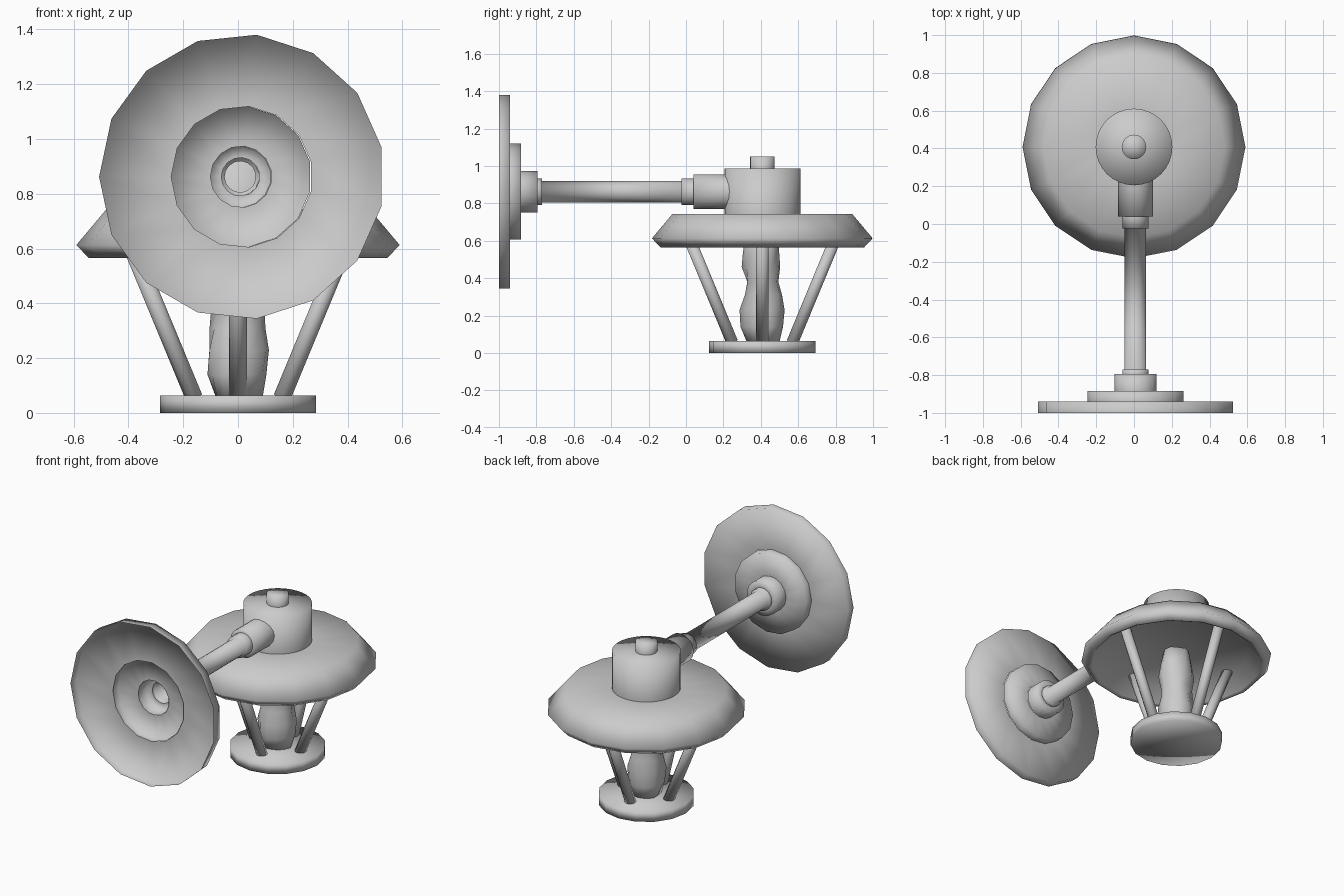
import bpy, bmesh, math, random
from mathutils import Vector

if "Cube" in bpy.data.objects:
    bpy.data.objects.remove(bpy.data.objects["Cube"])
random.seed(4)
CY = 0.408   # lantern axis in y
ARM_Z = 0.862


def lathe(name, profile, sides, place, phase=0.0, wobble=0.0):
    """Revolve (radius, height) points; place(u, v, h) maps them to world space."""
    bm = bmesh.new()
    rings = []
    for r, h in profile:
        if r == 0:
            rings.append([bm.verts.new(place(0, 0, h))])
            continue
        ring = []
        for i in range(sides):
            a = phase + 2 * math.pi * i / sides
            rr = r + random.uniform(-wobble, wobble)
            ring.append(bm.verts.new(place(rr * math.cos(a), rr * math.sin(a), h)))
        rings.append(ring)
    for a, b in zip(rings, rings[1:]):
        for i in range(sides):
            j = (i + 1) % sides
            quad = [a[i % len(a)], a[j % len(a)], b[j % len(b)], b[i % len(b)]]
            bm.faces.new(list(dict.fromkeys(quad)))
    bmesh.ops.recalc_face_normals(bm, faces=bm.faces)
    for f in bm.faces:
        f.smooth = True
    me = bpy.data.meshes.new(name)
    bm.to_mesh(me)
    bm.free()
    ob = bpy.data.objects.new(name, me)
    bpy.context.collection.objects.link(ob)
    return ob


def upright(u, v, h):
    return (u, CY + v, h)


def along_arm(cx):
    return lambda u, v, h: (cx + u, h, ARM_Z + v)


# Stepped wall plate, an open shell facing the wall
lathe("wall_plate", [(0.521, -1.0), (0.521, -0.94), (0.258, -0.94)],
      15, along_arm(0.014), math.pi)
lathe("wall_plate_step", [(0.258, -0.94), (0.258, -0.883), (0.112, -0.883)],
      15, along_arm(0.011), math.pi)
lathe("wall_boss", [(0.112, -0.883), (0.112, -0.795), (0.07, -0.795)],
      15, along_arm(0.009), math.pi)

# Hollow arm with collars, ending in the socket on the lantern body
lathe("arm_tube", [(0.07, -0.795), (0.07, -0.77), (0.057, -0.77), (0.057, -0.025),
                   (0.07, -0.025), (0.07, 0.04)], 15, along_arm(0.008), math.pi)
lathe("arm_socket", [(0.06, 0.04), (0.092, 0.04), (0.092, 0.235)],
      16, along_arm(0.008), math.pi)

# Lantern top: body and knob
lathe("lantern_body", [(0.203, 0.74), (0.203, 0.985), (0, 0.985)], 32, upright)
lathe("top_knob", [(0.065, 0.98), (0.065, 1.05), (0, 1.05)], 24, upright)

# Shade with recessed underside
lathe("shade", [(0, 0.744), (0.2, 0.744), (0.48, 0.744), (0.59, 0.613), (0.545, 0.565),
                (0.525, 0.575), (0.45, 0.66), (0, 0.66)], 16, upright)

# Base disc
lathe("base_disc", [(0, 0), (0.284, 0), (0.284, 0.064), (0, 0.064)], 16, upright)

# Four slanted rods between base and shade
for k in range(4):
    a = k * math.pi / 2
    d = Vector((math.cos(a), math.sin(a), 0))
    p = Vector((0, CY, 0.055)) + d * 0.16
    q = Vector((0, CY, 0.67)) + d * 0.415
    axis = (q - p).normalized()
    side = Vector((0, 0, 1)).cross(d)
    other = axis.cross(side)
    L = (q - p).length
    lathe("support_rod", [(0, 0), (0.033, 0), (0.033, L), (0, L)], 10,
          lambda u, v, h: p + side * u + other * v + axis * h)

# Lumpy candle
lathe("candle", [(0, 0.06), (0.09, 0.06), (0.108, 0.14), (0.112, 0.23), (0.098, 0.31),
                 (0.09, 0.38), (0.104, 0.46), (0.1, 0.54), (0.09, 0.64), (0, 0.65)],
      12, upright, 0, 0.01)
